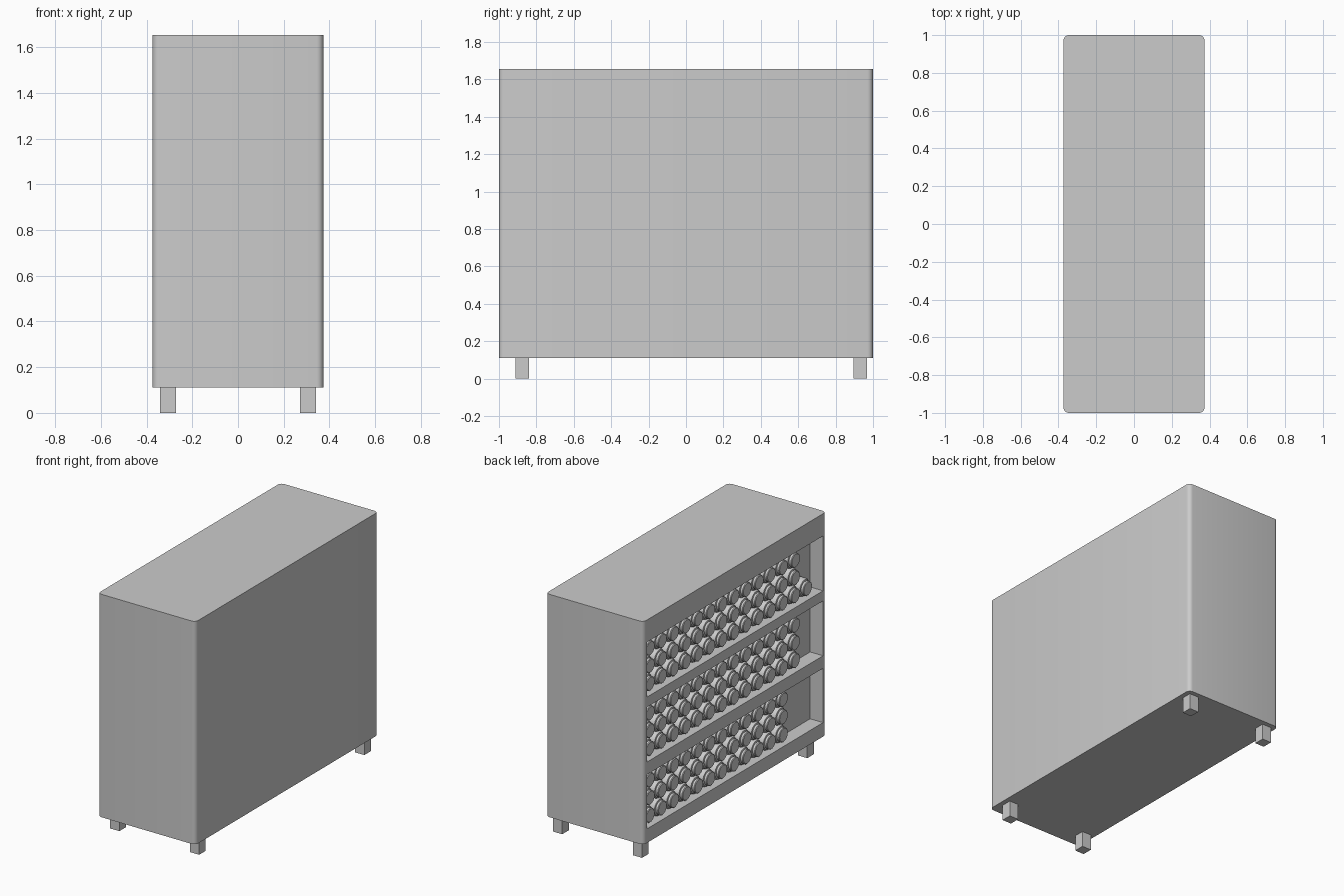
import bpy, bmesh, math
from mathutils import Matrix

if "Cube" in bpy.data.objects:
    bpy.data.objects.remove(bpy.data.objects["Cube"])

def box(bm, lo, hi):
    size = [b - a for a, b in zip(lo, hi)]
    mid = [(a + b) / 2 for a, b in zip(lo, hi)]
    mat = Matrix.Translation(mid) @ Matrix.Diagonal((*size, 1))
    return bmesh.ops.create_cube(bm, size=1, matrix=mat)["verts"]

def make(name, bm):
    mesh = bpy.data.meshes.new(name)
    bm.to_mesh(mesh)
    bm.free()
    obj = bpy.data.objects.new(name, mesh)
    bpy.context.collection.objects.link(obj)
    return obj

def smooth(obj, angle):
    bpy.ops.object.select_all(action='DESELECT')
    obj.select_set(True)
    bpy.context.view_layer.objects.active = obj
    bpy.ops.object.shade_smooth_by_angle(angle=math.radians(angle))

FRONT, BACK = -0.374, -0.275              # open face and recess back panel
SHELVES = [(0.207, 0.583), (0.67, 1.05), (1.12, 1.50)]

# cabinet body with rounded upright corners
bm = bmesh.new()
box(bm, (-0.374, -1, 0.11), (0.374, 1, 1.654))
upright = [e for e in bm.edges if abs(e.verts[0].co.z - e.verts[1].co.z) > 1]
bmesh.ops.bevel(bm, geom=upright, offset=0.03, segments=5, profile=0.5, affect='EDGES')
cabinet = make("cabinet_body", bm)

# three shelf recesses cut into the -x side
bm = bmesh.new()
for z0, z1 in SHELVES:
    box(bm, (-0.5, -0.966, z0), (BACK, 0.962, z1))
cutter = make("shelf_cutter", bm)
cutter.hide_render = True
mod = cabinet.modifiers.new("shelves", 'BOOLEAN')
mod.operation = 'DIFFERENCE'
mod.solver = 'EXACT'
mod.object = cutter
bpy.context.view_layer.objects.active = cabinet
bpy.ops.object.modifier_apply(modifier=mod.name)
bpy.data.objects.remove(cutter)
smooth(cabinet, 30)

# square feet
for xs, xn in ((-0.306, "left"), (0.306, "right")):
    for y, yn in ((-0.876, "front"), (0.932, "back")):
        bm = bmesh.new()
        box(bm, (xs - 0.035, y - 0.036, 0), (xs + 0.035, y + 0.036, 0.112))
        make(f"foot_{yn}_{xn}", bm)

# one lathed jar with a stepped cap, axis pointing out along -x
PROFILE = [(0, 0.061), (0.045, 0.061), (0.056, 0.055), (0.058, 0.044),
           (0.063, 0.044), (0.063, 0.049), (0.076, 0.049), (0.080, 0.044)]
SIDES = 24
bm = bmesh.new()
rings = [[bm.verts.new((-d, r * math.cos(i * math.tau / SIDES), r * math.sin(i * math.tau / SIDES)))
          for i in range(SIDES)] for d, r in PROFILE]
for a, b in zip(rings, rings[1:]):
    for i in range(SIDES):
        j = (i + 1) % SIDES
        bm.faces.new((a[i], a[j], b[j], b[i]))
bm.faces.new(rings[0])
bm.faces.new(rings[-1])
bmesh.ops.recalc_face_normals(bm, faces=bm.faces)
jar = make("jar", bm)
smooth(jar, 35)

# jars stacked in rows on each shelf; row lengths from bottom to top
COUNTS = [(12, 12, 12), (13, 13, 13), (14, 13, 13)]
for (z0, _), rows in zip(SHELVES, COUNTS):
    for r, count in enumerate(rows):
        for c in range(count):
            copy = jar.copy()             # shares the mesh
            copy.location = (BACK, 0.895 - 0.1325 * c, z0 + 0.063 + 0.1225 * r)
            bpy.context.collection.objects.link(copy)
bpy.data.objects.remove(jar)
